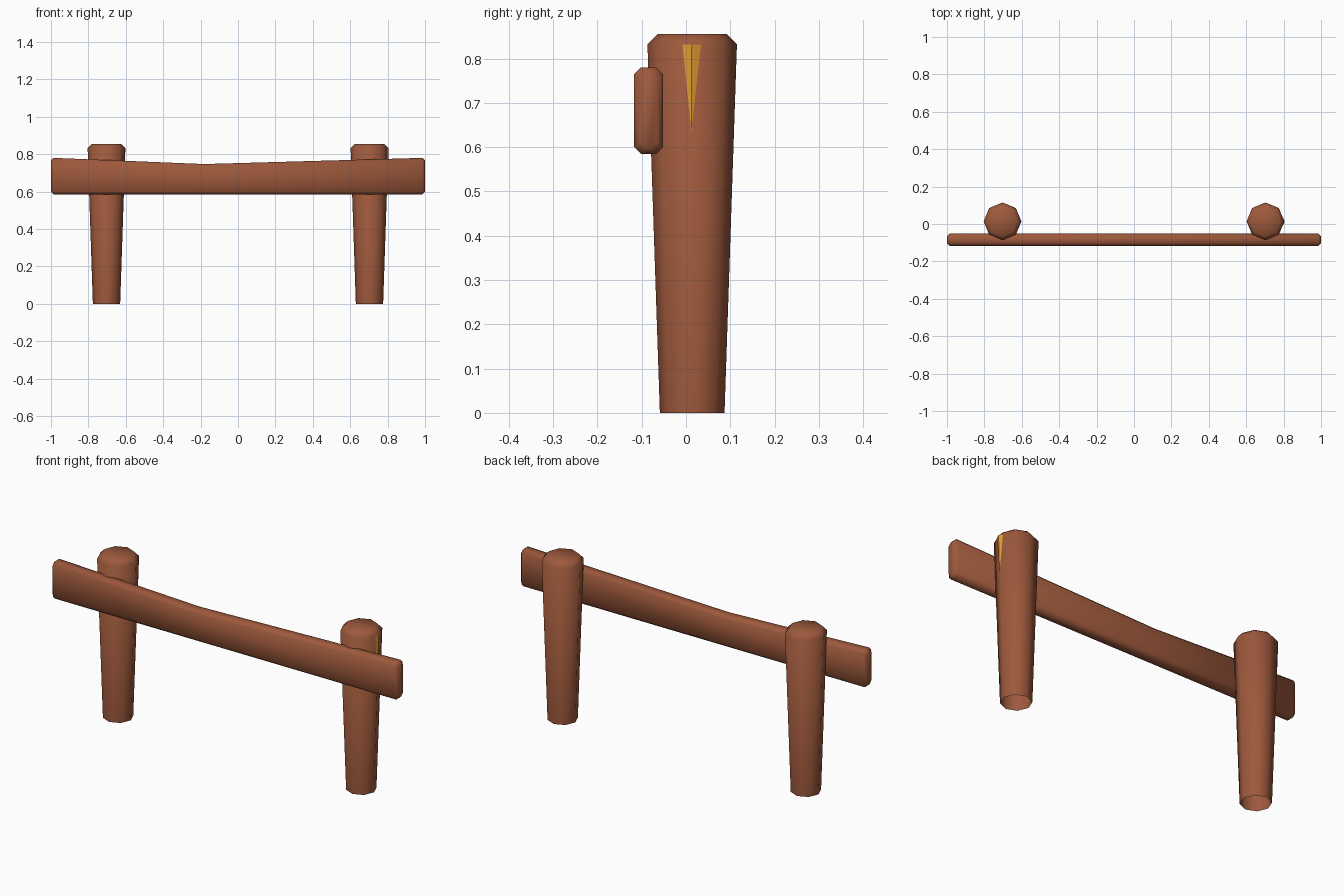
import bpy, bmesh, math

if "Cube" in bpy.data.objects:
    bpy.data.objects.remove(bpy.data.objects["Cube"])


def material(name, color):
    m = bpy.data.materials.new(name)
    m.diffuse_color = (*color, 1)
    m.use_nodes = True
    m.node_tree.nodes["Principled BSDF"].inputs["Base Color"].default_value = m.diffuse_color
    return m


wood = material("brown wood", (0.34, 0.10, 0.045))
fresh = material("yellow split wood", (0.76, 0.34, 0.034))


def loft(name, rings, mat, cap_start, cap_end):
    """Skin a list of closed rings into one smooth-shaded object."""
    bm = bmesh.new()
    vs = [[bm.verts.new(p) for p in ring] for ring in rings]
    n = len(vs[0])
    for a, b in zip(vs, vs[1:]):
        for i in range(n):
            j = (i + 1) % n
            bm.faces.new((a[i], a[j], b[j], b[i]))
    if cap_start:
        bm.faces.new(vs[0][::-1])
    if cap_end:
        bm.faces.new(vs[-1])
    for f in bm.faces:
        f.smooth = True
    me = bpy.data.meshes.new(name)
    bm.to_mesh(me)
    bm.free()
    me.materials.append(mat)
    ob = bpy.data.objects.new(name, me)
    bpy.context.collection.objects.link(ob)
    return ob


# Eight-sided tapered posts, open underneath, chamfered on top
POST_Y = 0.014
for name, x in (("left_post", -0.703), ("right_post", 0.703)):
    rings = []
    for z, r in ((0, 0.073), (0.832, 0.101), (0.855, 0.078)):
        rings.append([(x + r * math.cos(i * math.pi / 4),
                       POST_Y + r * math.sin(i * math.pi / 4), z) for i in range(8)])
    loft(name, rings, wood, False, True)


# Chamfered rail with a dip in its top edge
def section(x, top, inset):
    c = 0.015
    y0, y1 = -0.117 + inset, -0.052 - inset
    z0, z1 = 0.585 + inset, top - inset
    return [(x, y0 + c, z0), (x, y1 - c, z0), (x, y1, z0 + c), (x, y1, z1 - c),
            (x, y1 - c, z1), (x, y0 + c, z1), (x, y0, z1 - c), (x, y0, z0 + c)]


loft("rail", [section(-1, 0.78, 0.013), section(-0.986, 0.78, 0), section(-0.18, 0.747, 0),
              section(0.986, 0.78, 0), section(1, 0.78, 0.013)], wood, True, True)

# Pointed split on the outer corner of the right post, folded over the edge
bm = bmesh.new()
tip = bm.verts.new((0.799, POST_Y - 0.002, 0.637))
ridge = bm.verts.new((0.8055, POST_Y - 0.001, 0.832))
front = bm.verts.new((0.797, POST_Y - 0.022, 0.832))
back = bm.verts.new((0.797, POST_Y + 0.02, 0.832))
bm.faces.new((tip, ridge, front))
bm.faces.new((tip, back, ridge))
me = bpy.data.meshes.new("split_mark")
bm.normal_update()
for f in bm.faces:
    if f.normal.x < 0:
        f.normal_flip()
bm.to_mesh(me)
bm.free()
me.materials.append(fresh)
bpy.context.collection.objects.link(bpy.data.objects.new("split_mark", me))
